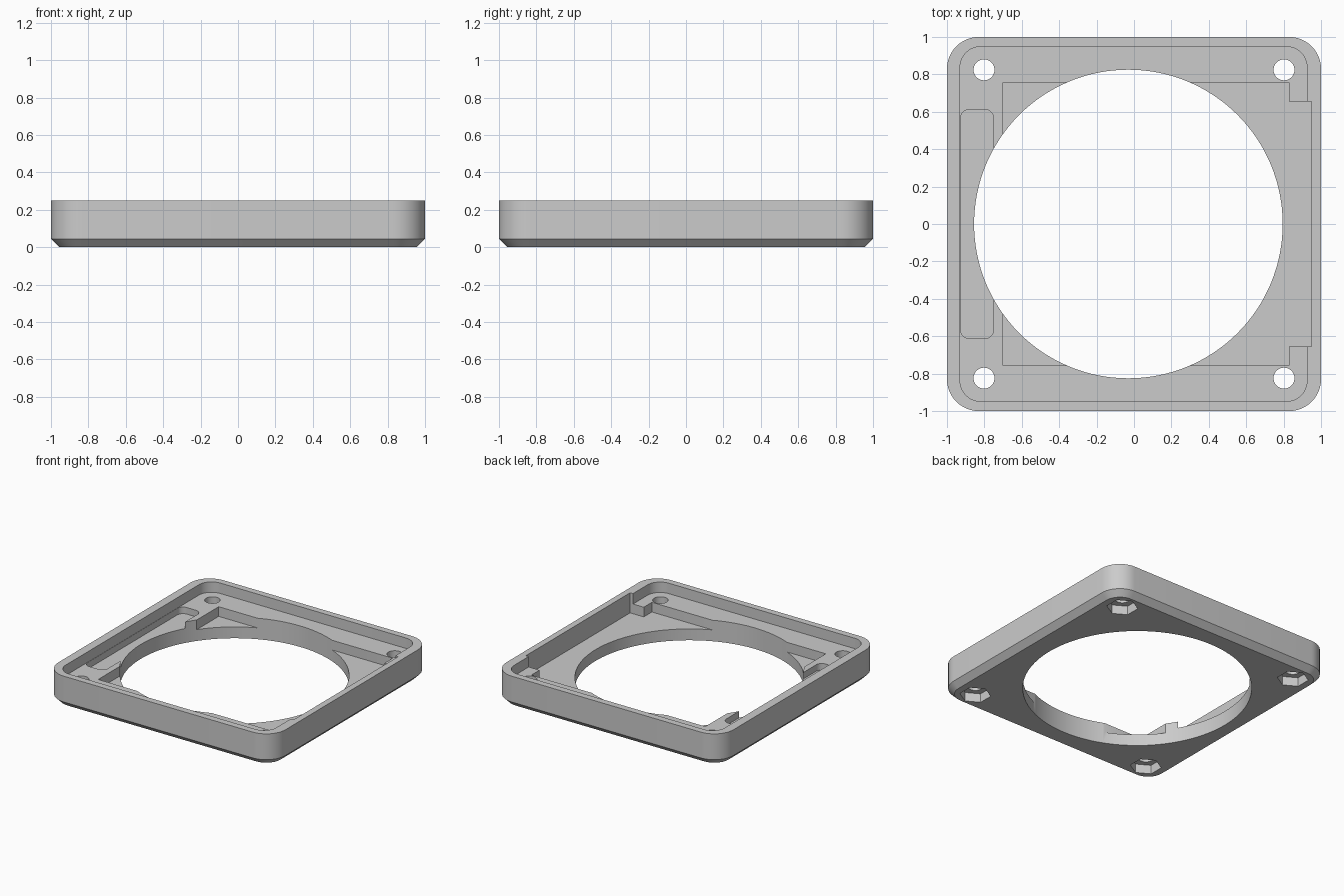
import bpy, bmesh, math

cube = bpy.data.objects.get("Cube")
if cube:
    bpy.data.objects.remove(cube, do_unlink=True)

grey = bpy.data.materials.new("plain_grey")
grey.use_nodes = True
colour = (0.6, 0.6, 0.6, 1)
grey.diffuse_color = colour
grey.node_tree.nodes["Principled BSDF"].inputs["Base Color"].default_value = colour


def rounded_loop(x0, x1, y0, y1, r, steps=12):
    """Counter-clockwise rectangle outline with round corners."""
    if r == 0:
        return [(x0, y0), (x1, y0), (x1, y1), (x0, y1)]
    centres = [(x1 - r, y1 - r), (x0 + r, y1 - r), (x0 + r, y0 + r), (x1 - r, y0 + r)]
    points = []
    for i, (cx, cy) in enumerate(centres):
        for s in range(steps + 1):
            a = math.pi / 2 * (i + s / steps)
            points.append((cx + r * math.cos(a), cy + r * math.sin(a)))
    return points


def circle_loop(cx, cy, r, sides, turn=0.0):
    angles = [turn + math.tau * i / sides for i in range(sides)]
    return [(cx + r * math.cos(a), cy + r * math.sin(a)) for a in angles]


def loft(name, layers):
    """Closed solid through (outline, height) layers, bottom to top."""
    bm = bmesh.new()
    rings = [[bm.verts.new((x, y, z)) for x, y in loop] for loop, z in layers]
    n = len(rings[0])
    for low, high in zip(rings, rings[1:]):
        for i in range(n):
            j = (i + 1) % n
            bm.faces.new((low[i], low[j], high[j], high[i]))
    bm.faces.new(rings[0][::-1])
    bm.faces.new(rings[-1])
    mesh = bpy.data.meshes.new(name)
    bm.to_mesh(mesh)
    bm.free()
    obj = bpy.data.objects.new(name, mesh)
    bpy.context.collection.objects.link(obj)
    mesh.materials.append(grey)
    return obj


# Frame body with a chamfered underside
HEIGHT, CHAMFER, RADIUS = 0.25, 0.045, 0.17
inset = 1 - CHAMFER
outline = rounded_loop(-1, 1, -1, 1, RADIUS)
frame = loft("fan_frame", [
    (rounded_loop(-inset, inset, -inset, inset, RADIUS - CHAMFER), 0),
    (outline, CHAMFER),
    (outline, HEIGHT),
])

# Shallow tray, deep pocket with its side bay, and side slot
ABOVE, TRAY, POCKET, SLOT = 0.4, 0.167, 0.09, 0.115
cuts = [
    ("tray", rounded_loop(-0.93, 0.925, -0.948, 0.948, 0.11), TRAY, ABOVE),
    ("pocket", rounded_loop(-0.7, 0.83, -0.757, 0.757, 0), POCKET, ABOVE),
    ("side_bay", rounded_loop(0.5, 0.95, -0.655, 0.655, 0), POCKET, ABOVE),
    ("side_slot", rounded_loop(-0.928, -0.75, -0.613, 0.613, 0.05), SLOT, 0.22),
    ("bore", circle_loop(-0.03, 0, 0.825, 128), -0.1, ABOVE),
]
# Screw holes with hexagonal nut recesses underneath
for sx in (-1, 1):
    for sy in (-1, 1):
        x, y = 0.802 * sx, 0.824 * sy
        cuts.append(("screw_hole", circle_loop(x, y, 0.056, 32), -0.1, ABOVE))
        cuts.append(("nut_recess", circle_loop(x, y, 0.113, 6, math.pi / 6), -0.1, 0.07))

# Cut everything out, then bake the result
cutters = []
for name, loop, low, high in cuts:
    cutter = loft(name + "_cutter", [(loop, low), (loop, high)])
    cutter.hide_render = True
    cutters.append(cutter)
    mod = frame.modifiers.new(name, 'BOOLEAN')
    mod.operation = 'DIFFERENCE'
    mod.solver = 'EXACT'
    mod.object = cutter

bpy.context.view_layer.update()
graph = bpy.context.evaluated_depsgraph_get()
baked = bpy.data.meshes.new_from_object(frame.evaluated_get(graph))
frame.modifiers.clear()
frame.data = baked
for cutter in cutters:
    bpy.data.objects.remove(cutter, do_unlink=True)

# Smooth round walls, sharp edges
bpy.ops.object.select_all(action='DESELECT')
frame.select_set(True)
bpy.context.view_layer.objects.active = frame
bpy.ops.object.shade_smooth_by_angle(angle=math.radians(30))
